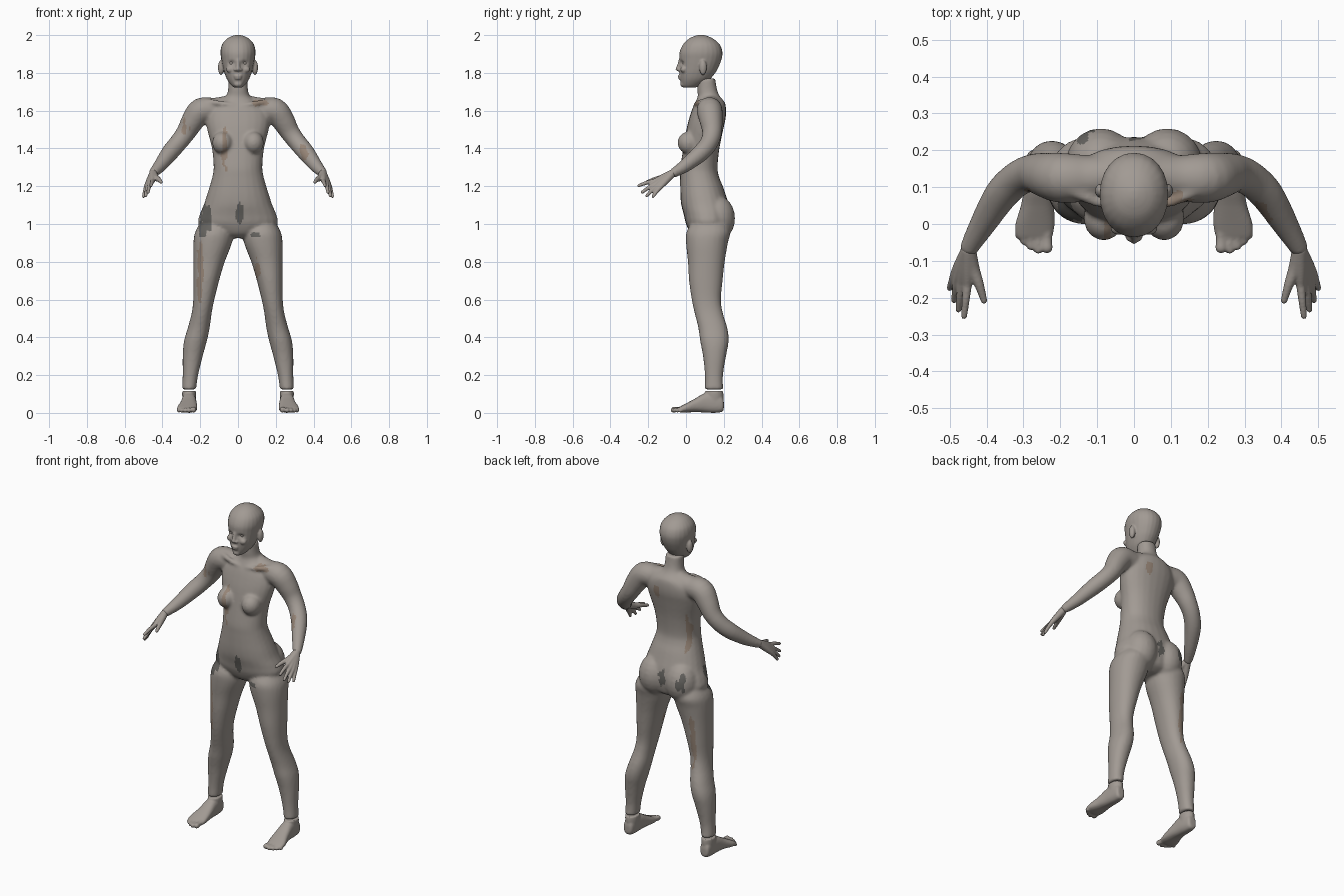
import bpy, bmesh, math
from mathutils import Vector, noise

N = 24


def material(name, rgb):
    m = bpy.data.materials.new(name)
    m.diffuse_color = (*rgb, 1)
    return m


SKIN = material("grey_skin", (0.36, 0.325, 0.295))
RUST = material("rust_stain", (0.30, 0.23, 0.18))
DARK = material("dark_stain", (0.13, 0.125, 0.115))


def spline(rows, steps=4):
    """Catmull-Rom interpolation through rows of numbers."""
    out, last = [], len(rows) - 1
    for i in range(last):
        a, b, c, d = rows[max(i - 1, 0)], rows[i], rows[i + 1], rows[min(i + 2, last)]
        for k in range(steps):
            t = k / steps
            out.append([q + 0.5 * t * (r - p + t * (2 * p - 5 * q + 4 * r - s + t * (3 * (q - r) + s - p)))
                        for p, q, r, s in zip(a, b, c, d)])
    return out + [list(rows[-1])]


def skin(bm, rings):
    """Closed skin over rings of (centre, u, v, exponent)."""
    loops = []
    for c, u, v, e in rings:
        loop = []
        for i in range(N):
            a = 2 * math.pi * i / N
            ca, sa = math.cos(a), math.sin(a)
            loop.append(bm.verts.new(c + u * math.copysign(abs(ca) ** (2 / e), ca)
                                     + v * math.copysign(abs(sa) ** (2 / e), sa)))
        loops.append(loop)
    faces = [bm.faces.new((a[i], a[(i + 1) % N], b[(i + 1) % N], b[i]))
             for a, b in zip(loops, loops[1:]) for i in range(N)]
    faces += [bm.faces.new(loops[0][::-1]), bm.faces.new(loops[-1])]
    bmesh.ops.recalc_face_normals(bm, faces=faces)


def stack(bm, rows, s=1, e=2.0):
    """Horizontal rings: z, x inner, x outer, y front, y back."""
    skin(bm, [(Vector((s * (a + b) / 2, (f + k) / 2, z)), Vector(((b - a) / 2, 0, 0)),
               Vector((0, (k - f) / 2, 0)), e) for z, a, b, f, k in spline(rows)])


def tube(bm, pts, s=1):
    """Round limb along x, y, z, radius points, with a domed end."""
    rows = spline(pts)
    P = [Vector((s * r[0], r[1], r[2])) for r in rows]
    rings = []
    for i, p in enumerate(P):
        d = (P[min(i + 1, len(P) - 1)] - P[max(i - 1, 0)]).normalized()
        u = d.orthogonal().normalized() if i == 0 else (u - d * u.dot(d)).normalized()
        rings.append((p, u * rows[i][3], d.cross(u) * rows[i][3], 2))
    skin(bm, rings)
    for p, r in ((P[0], rows[0][3]), (P[-1], rows[-1][3])):
        ball(bm, p, (r, r, r))


def ball(bm, c, r, s=1):
    g = bmesh.ops.create_uvsphere(bm, u_segments=20, v_segments=12, radius=1)
    for v in g["verts"]:
        v.co = Vector((s * c[0] + v.co.x * r[0], c[1] + v.co.y * r[1], c[2] + v.co.z * r[2]))


def finish(bm, name, voxel, smooth):
    """Fuse overlapping shells into one smooth surface."""
    me = bpy.data.meshes.new(name)
    bm.to_mesh(me)
    bm.free()
    ob = bpy.data.objects.new(name, me)
    bpy.context.collection.objects.link(ob)
    if voxel:
        m = ob.modifiers.new("fuse", 'REMESH')
        m.mode, m.voxel_size = 'VOXEL', voxel
        m = ob.modifiers.new("soften", 'SMOOTH')
        m.factor, m.iterations = 0.5, smooth
        bpy.context.view_layer.update()
        me = bpy.data.meshes.new_from_object(ob.evaluated_get(bpy.context.evaluated_depsgraph_get()))
        ob.modifiers.clear()
        ob.data = me
    me.materials.clear()
    for m in (SKIN, RUST, DARK):
        me.materials.append(m)
    me.polygons.foreach_set("use_smooth", [True] * len(me.polygons))
    me.update()
    return ob


# Body: torso, bust, buttocks, arms and legs fused together
bm = bmesh.new()
torso = [(0.925, .05, .06, .17), (0.95, .13, .025, .215), (1.0, .208, .0, .232), (1.05, .203, -.012, .236),
         (1.1, .182, -.025, .228), (1.15, .166, -.03, .212), (1.2, .15, -.031, .195), (1.25, .136, -.031, .175),
         (1.3, .129, -.03, .167), (1.4, .138, -.015, .177), (1.5, .163, .002, .197), (1.56, .17, .017, .21),
         (1.61, .155, .033, .212), (1.645, .11, .05, .205), (1.675, .065, .062, .18), (1.71, .053, .06, .165),
         (1.77, .05, .06, .155)]
stack(bm, [(z, -w, w, f, b) for z, w, f, b in torso], e=2.2)
leg = [(1.02, .05, .19, .04, .21), (.96, .028, .226, .003, .235), (.9, .032, .236, .0, .222),
       (.8, .07, .236, .01, .205), (.7, .1, .236, .016, .194), (.6, .125, .237, .03, .185),
       (.53, .139, .245, .045, .195), (.45, .15, .266, .065, .219), (.38, .165, .286, .075, .226),
       (.3, .187, .293, .09, .212), (.2, .211, .293, .1, .196), (.124, .222, .296, .1, .197)]
arm = [(.03, .135, 1.635, .05), (.12, .125, 1.607, .062), (.195, .125, 1.6, .068), (.24, .133, 1.545, .061),
       (.275, .138, 1.485, .052), (.315, .123, 1.432, .048), (.36, .08, 1.378, .046),
       (.41, .0, 1.312, .036), (.446, -.062, 1.272, .026)]
for s in (-1, 1):
    stack(bm, leg, s, 2.15)
    tube(bm, arm, s)
    ball(bm, (.082, .015, 1.43), (.055, .06, .06), s)
    ball(bm, (.09, .165, 1.03), (.095, .095, .12), s)
    tube(bm, [(.02, .05, 1.625, .012), (.1, .06, 1.64, .014), (.18, .1, 1.645, .02)], s)
body = finish(bm, "body", 0.0085, 6)

# Head: skull, nose, lips, chin and ears
bm = bmesh.new()
head = [(1.722, .02, -.014, .05), (1.735, .036, -.024, .08), (1.765, .058, -.031, .125), (1.8, .072, -.035, .155),
        (1.83, .08, -.034, .172), (1.87, .088, -.035, .188), (1.91, .093, -.034, .193), (1.95, .085, -.016, .179),
        (1.98, .06, .014, .146), (1.995, .032, .045, .113), (2.001, .008, .07, .09)]
stack(bm, [(z, -w, w, f, b) for z, w, f, b in head], e=2.1)
tube(bm, [(0, -.03, 1.868, .009), (0, -.037, 1.84, .01), (0, -.043, 1.82, .012)])
ball(bm, (0, -.032, 1.783), (.022, .012, .007))
ball(bm, (0, -.03, 1.771), (.019, .012, .007))
ball(bm, (0, -.018, 1.74), (.022, .013, .015))
for s in (-1, 1):
    ball(bm, (.014, -.037, 1.817), (.009, .01, .008), s)
    ball(bm, (.09, .09, 1.828), (.016, .02, .04), s)
    ball(bm, (.04, -.012, 1.818), (.024, .018, .018), s)
ob = finish(bm, "head", 0.005, 3)
for v in ob.data.vertices:  # eye sockets
    d2 = ((abs(v.co.x) - .034) / .016) ** 2 + ((v.co.z - 1.852) / .012) ** 2
    if v.co.y < .04:
        v.co.y += .012 * math.exp(-d2)

# Eyes
for s, side in ((-1, "right"), (1, "left")):
    bm = bmesh.new()
    ball(bm, (.034, -.004, 1.852), (.014, .014, .012), s)
    finish(bm, side + "_eye", 0, 0)

    # Hand: palm fans out from the wrist into four fingers and a thumb
    bm = bmesh.new()
    wrist = (.449, -.072, 1.268, .021)
    knuckles = [(.452, -.165, 1.228), (.467, -.16, 1.213), (.479, -.15, 1.203), (.486, -.135, 1.196)]
    tips = [(.461, -.25, 1.203), (.476, -.232, 1.168), (.488, -.207, 1.15), (.5, -.174, 1.146)]
    for k, t in zip(knuckles, tips):
        mid = [a * .5 + b * .5 for a, b in zip(k, t)]
        tube(bm, [wrist, (*[a * .4 + b * .6 for a, b in zip(wrist, k)], .017), (*k, .0125)], s)
        tube(bm, [(*k, .0125), (*mid[:2], mid[2] + .003, .0105), (*t, .0085)], s)
    tube(bm, [wrist, (.437, -.12, 1.246, .018), (.42, -.165, 1.236, .013), (.407, -.208, 1.222, .009)], s)
    finish(bm, side + "_hand", 0.0042, 3)

    # Foot: instep lofted from heel to ball, ankle stub and five toes
    bm = bmesh.new()
    foot = [(.2, .243, .279, .02, .06), (.19, .231, .289, .005, .09), (.15, .224, .294, .0, .108),
            (.1, .221, .298, .002, .105), (.05, .217, .307, .004, .077), (.0, .215, .322, .002, .05),
            (-.03, .22, .322, .003, .034), (-.04, .226, .315, .006, .028)]
    skin(bm, [(Vector((s * (a + b) / 2, y, (lo + hi) / 2)), Vector(((b - a) / 2, 0, 0)),
               Vector((0, 0, (hi - lo) / 2)), 2.5) for y, a, b, lo, hi in spline(foot)])
    stack(bm, [(.03, .228, .29, .11, .19), (.08, .222, .295, .1, .198), (.116, .222, .296, .1, .197)], s)
    for x, y, r in ((.236, -.064, .016), (.26, -.069, .0125), (.28, -.06, .012), (.298, -.046, .0115),
                    (.313, -.03, .011)):
        tube(bm, [(x - .002, .0, .024, r), (x, y * .6, .019, r * .85), (x, y, r + .001, r)], s)
    finish(bm, side + "_foot", 0.0055, 3)

# Stains on the body: x, z, half width, half height, front or back, material slot
STAINS = [(-.16, 1.04, .04, .08, -1, 2), (.01, 1.06, .03, .07, -1, 2), (-.19, .97, .03, .05, -1, 2),
          (.09, .94, .035, .02, -1, 2), (-.07, 1.4, .02, .14, -1, 1), (.11, 1.64, .05, .02, -1, 1),
          (.35, 1.38, .03, .05, -1, 1), (-.2, .75, .02, .2, -1, 1), (.1, .76, .02, .07, -1, 1),
          (-.28, 1.52, .03, .05, -1, 1), (0, 1.05, .025, .06, 1, 2), (-.13, 1.05, .03, .06, 1, 2),
          (-.11, 1.3, .015, .15, 1, 1), (-.18, .7, .02, .2, 1, 1), (.06, 1.56, .03, .04, 1, 1)]
for p in body.data.polygons:
    c = p.center
    for x, z, w, h, side, slot in STAINS:
        d = ((c.x - x) / w) ** 2 + ((c.z - z) / h) ** 2
        if (c.y - .1) * side > 0 and d + noise.noise(Vector((c.x * 50, c.y * 20, c.z * 18))) < .6:
            p.material_index = slot
